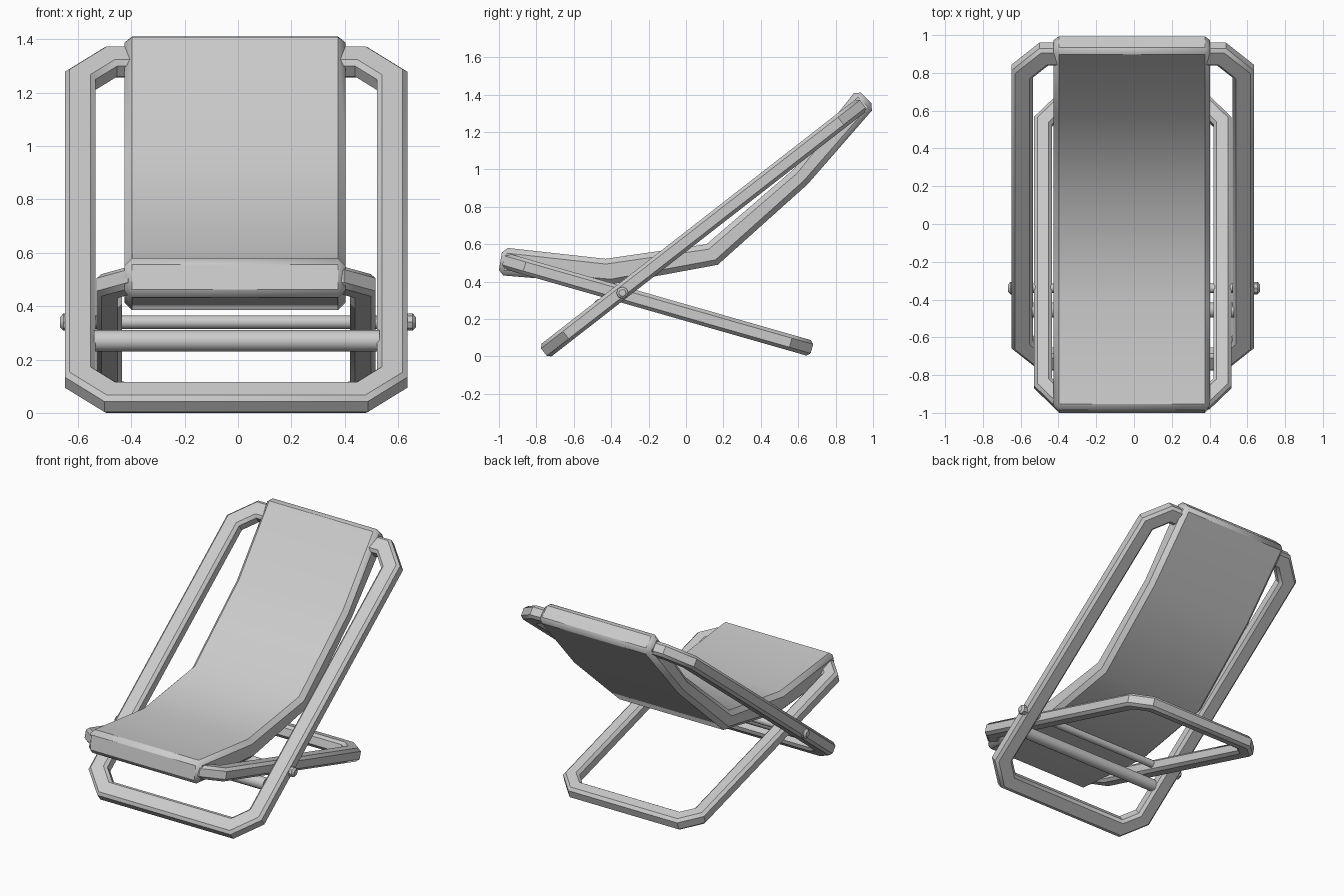
import bpy, bmesh
from math import pi
from mathutils import Vector

if "Cube" in bpy.data.objects:
    bpy.data.objects.remove(bpy.data.objects["Cube"])


def finish(bm, name):
    bmesh.ops.recalc_face_normals(bm, faces=bm.faces)
    me = bpy.data.meshes.new(name)
    bm.to_mesh(me)
    bm.free()
    ob = bpy.data.objects.new(name, me)
    bpy.context.collection.objects.link(ob)
    bpy.ops.object.select_all(action='DESELECT')
    ob.select_set(True)
    bpy.context.view_layer.objects.active = ob
    bpy.ops.object.shade_smooth_by_angle(angle=0.68)
    return ob


def loop_frame(name, a, b, hx, cut, he, hn, bev=0.018, x0=-0.007):
    """Chamfered rectangular loop between (y, z) points a and b."""
    a, b = Vector((0, *a)), Vector((0, *b))
    mid, d, hs = (a + b) / 2, (b - a).normalized(), (b - a).length / 2
    n = Vector((1, 0, 0)).cross(d)
    section = [(he, hn - bev), (he - bev, hn), (bev - he, hn), (-he, hn - bev),
               (-he, bev - hn), (bev - he, -hn), (he - bev, -hn), (he, bev - hn)]
    bm = bmesh.new()
    rings = []
    for e, h in section:
        X, S, c = hx + e, hs + e, cut + e * 0.586
        octa = [(X, S - c), (X - c, S), (c - X, S), (-X, S - c),
                (-X, c - S), (c - X, -S), (X - c, -S), (X, c - S)]
        rings.append([bm.verts.new(Vector((x + x0, 0, 0)) + mid + d * s + n * h)
                      for x, s in octa])
    for i in range(8):
        for j in range(8):
            k, m = (i + 1) % 8, (j + 1) % 8
            bm.faces.new((rings[i][j], rings[i][m], rings[k][m], rings[k][j]))
    return finish(bm, name)


def rod(name, x1, x2, y, z, r, sides, bev=0.0):
    bpy.ops.mesh.primitive_cylinder_add(vertices=sides, radius=r, depth=x2 - x1,
                                        location=((x1 + x2) / 2, y, z),
                                        rotation=(0, pi / 2, 0))
    ob = bpy.context.object
    ob.name = name
    if bev:
        m = ob.modifiers.new("edge", 'BEVEL')
        m.width, m.segments = bev, 1
        m.limit_method, m.angle_limit = 'ANGLE', 1.2
    bpy.ops.object.shade_smooth_by_angle(angle=0.68)
    return ob


# two crossing frames
loop_frame("back_frame", (-0.715, 0.058), (0.90, 1.315), 0.585, 0.115, 0.057, 0.043)
loop_frame("seat_frame", (-0.93, 0.50), (0.627, 0.054), 0.475, 0.09, 0.048, 0.043)

# thick sagging fabric, extruded from its side profile with chamfered edges
profile = [(-0.98, 0.583), (-0.43, 0.522), (0.11, 0.60), (0.575, 1.0), (0.915, 1.43),
           (1.012, 1.335), (0.65, 0.92), (0.17, 0.49), (-0.40, 0.385), (-1.005, 0.435)]
bm = bmesh.new()
sides = [[bm.verts.new((x, y, z)) for y, z in profile] for x in (-0.425, 0.403)]
for i in range(10):
    k = (i + 1) % 10
    bm.faces.new((sides[0][i], sides[0][k], sides[1][k], sides[1][i]))
for s in sides:
    for i in range(4):
        bm.faces.new((s[i], s[i + 1], s[8 - i], s[9 - i]))
bm.normal_update()
bmesh.ops.recalc_face_normals(bm, faces=bm.faces)
sharp = [e for e in bm.edges if e.calc_face_angle(0) > 0.9]
bmesh.ops.bevel(bm, geom=sharp, offset=0.028, segments=1, affect='EDGES')
finish(bm, "fabric_seat")

# pivot axle, bolt heads and the lower crossbar
rod("pivot_axle", -0.64, 0.635, -0.34, 0.34, 0.025, 12)
for s, side in ((-1, "left"), (1, "right")):
    a, b = sorted((s * 0.60, s * 0.667))
    rod("bolt_head_" + side, a, b, -0.34, 0.34, 0.032, 8, 0.012)
rod("crossbar", -0.54, 0.53, -0.455, 0.27, 0.04, 16)
